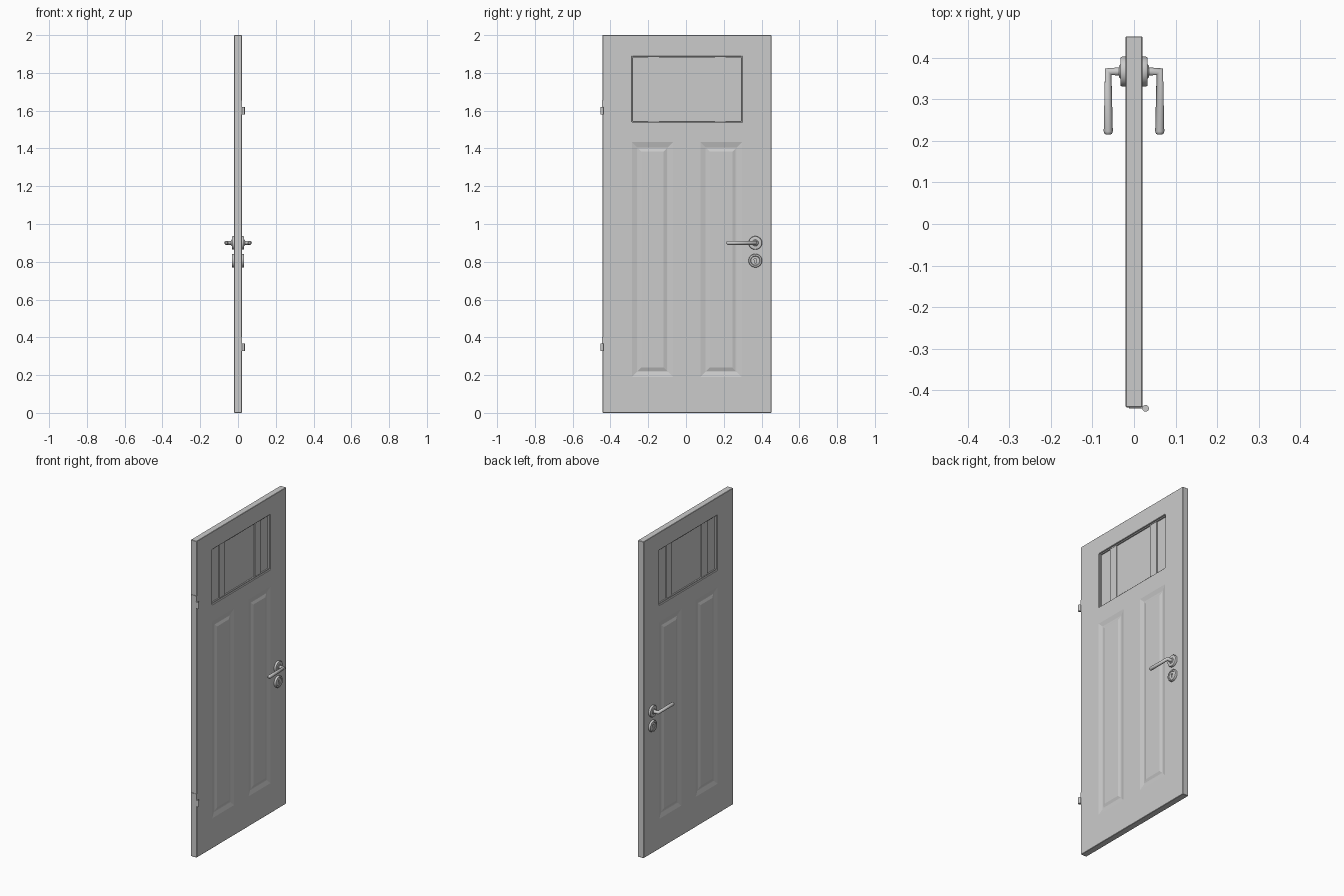
import bpy, bmesh, math

if "Cube" in bpy.data.objects:
    bpy.data.objects.remove(bpy.data.objects["Cube"])

HALF = 0.02            # half thickness of the door
HANDLE_Y, HANDLE_Z, KEY_Z = 0.367, 0.90, 0.806


def finish(name, bm, smooth=False):
    bmesh.ops.remove_doubles(bm, verts=bm.verts, dist=1e-5)
    bmesh.ops.recalc_face_normals(bm, faces=bm.faces)
    me = bpy.data.meshes.new(name)
    bm.to_mesh(me)
    bm.free()
    ob = bpy.data.objects.new(name, me)
    bpy.context.collection.objects.link(ob)
    if smooth:
        bpy.ops.object.select_all(action='DESELECT')
        ob.select_set(True)
        bpy.context.view_layer.objects.active = ob
        bpy.ops.object.shade_smooth_by_angle(angle=math.radians(35))
    return ob


def box(name, x, y, z):
    bm = bmesh.new()
    bmesh.ops.create_cube(bm, size=1)
    for v in bm.verts:
        v.co = [a + (c + 0.5) * (b - a) for c, (a, b) in zip(v.co, (x, y, z))]
    return finish(name, bm)


def lathe(name, profile, y, z, side=1, n=40):
    """Turn (x, radius) points around an axis parallel to x."""
    bm = bmesh.new()
    rings = [[bm.verts.new((side * x, y + r * math.cos(2 * math.pi * i / n),
                            z + r * math.sin(2 * math.pi * i / n))) for i in range(n)]
             for x, r in profile]
    for a, b in zip(rings, rings[1:]):
        for i in range(n):
            j = (i + 1) % n
            bm.faces.new((a[i], a[j], b[j], b[i]))
    bm.faces.new(rings[0])
    bm.faces.new(rings[-1])
    return finish(name, bm, True)


# Door leaf: one half as a grid of faces, with moulded panels and a window opening
ys = [-0.442, -0.286, -0.068, 0.076, 0.296, 0.452]
zs = [0, 0.19, 1.433, 1.54, 1.888, 2]
bm = bmesh.new()


def rect(i, j, inset=0, x=HALF):
    y0, y1, z0, z1 = ys[i] + inset, ys[i + 1] - inset, zs[j] + inset, zs[j + 1] - inset
    return [bm.verts.new((x, y, z)) for y, z in ((y0, z0), (y1, z0), (y1, z1), (y0, z1))]


for i in range(5):
    for j in range(5):
        if j == 3 and i in (1, 2, 3):
            continue
        if j == 1 and i in (1, 3):
            # sloped groove, then the raised field
            loops = [rect(i, j), rect(i, j, 0.027, HALF - 0.007),
                     rect(i, j, 0.033, HALF - 0.007), rect(i, j, 0.05, HALF - 0.001)]
            for a, b in zip(loops, loops[1:]):
                for k in range(4):
                    m = (k + 1) % 4
                    bm.faces.new((a[k], a[m], b[m], b[k]))
            bm.faces.new(loops[-1])
        else:
            bm.faces.new(rect(i, j))
bmesh.ops.remove_doubles(bm, verts=bm.verts, dist=1e-5)
edges = [e for e in bm.edges if e.is_boundary]
new = bmesh.ops.extrude_edge_only(bm, edges=edges)["geom"]
for v in new:
    if isinstance(v, bmesh.types.BMVert):
        v.co.x = 0
door = finish("door_leaf", bm)
door.modifiers.new("both_sides", 'MIRROR')
bev = door.modifiers.new("edge_chamfer", 'BEVEL')
bev.width, bev.segments, bev.angle_limit = 0.002, 1, math.radians(80)

# Window: pane, two glazing bars and a slim bead around the opening
y0, y1, z0, z1 = ys[1], ys[4], zs[3], zs[4]
box("window_pane", (-0.004, 0.004), (y0, y1), (z0, z1))
for name, a, b in (("left", -0.20, -0.143), ("right", 0.153, 0.21)):
    box("glazing_bar_" + name, (-0.010, 0.010), (a, b), (z0, z1))
t, d = 0.006, (-0.012, 0.012)
box("bead_left", d, (y0, y0 + t), (z0, z1))
box("bead_right", d, (y1 - t, y1), (z0, z1))
box("bead_bottom", d, (y0 + t, y1 - t), (z0, z0 + t))
box("bead_top", d, (y0 + t, y1 - t), (z1 - t, z1))

# Keyhole cutter: round top with a slot below
bm = bmesh.new()
outline = [(0.006 * math.cos(math.radians(a)), 0.006 + 0.006 * math.sin(math.radians(a)))
           for a in range(-50, 231, 20)] + [(-0.003, -0.014), (0.003, -0.014)]
face = bm.faces.new([bm.verts.new((-0.1, HANDLE_Y + y, KEY_Z + z)) for y, z in outline])
for v in bmesh.ops.extrude_face_region(bm, geom=[face])["geom"]:
    if isinstance(v, bmesh.types.BMVert):
        v.co.x = 0.1
cutter = finish("keyhole_cutter", bm)
cutter.hide_render = True
cutter.hide_set(True)

# Handle sets on both faces
for side, tag in ((1, "right"), (-1, "left")):
    lathe("handle_rose_" + tag,
          [(0.018, 0.036), (0.029, 0.036), (0.032, 0.034), (0.033, 0.031), (0.033, 0.017),
           (0.036, 0.014), (0.036, 0.008)], HANDLE_Y, HANDLE_Z, side)
    rose = lathe("keyhole_rose_" + tag,
                 [(0.018, 0.036), (0.029, 0.036), (0.032, 0.034), (0.033, 0.031),
                  (0.033, 0.026), (0.030, 0.023), (0.030, 0.018)], HANDLE_Y, KEY_Z, side)
    cut = rose.modifiers.new("keyhole", 'BOOLEAN')
    cut.object, cut.operation, cut.solver = cutter, 'DIFFERENCE', 'EXACT'

    # Lever: round bar with a mitred corner and rounded tip
    cu = bpy.data.curves.new("lever_" + tag, 'CURVE')
    cu.dimensions = '3D'
    cu.bevel_depth, cu.bevel_resolution, cu.use_fill_caps = 0.011, 5, True
    path = [(0.025, 0, 1), (0.062, 0, 1), (0.062, -0.144, 1), (0.062, -0.149, 0.85),
            (0.062, -0.152, 0.5)]
    sp = cu.splines.new('POLY')
    sp.points.add(len(path) - 1)
    for p, (x, y, r) in zip(sp.points, path):
        p.co = (side * x, HANDLE_Y + y, HANDLE_Z, 1)
        p.radius = r
    bpy.context.collection.objects.link(bpy.data.objects.new("lever_" + tag, cu))

# Hinges: knuckle beside the edge and a leaf set on the edge
for z, tag in ((0.328, "lower"), (1.58, "upper")):
    bm = bmesh.new()
    bmesh.ops.create_cone(bm, cap_ends=True, segments=24, radius1=0.008, radius2=0.008, depth=0.04)
    bmesh.ops.translate(bm, vec=(0.028, -0.444, z + 0.02), verts=bm.verts)
    finish("hinge_knuckle_" + tag, bm, True)
    box("hinge_leaf_" + tag, (-0.012, 0.021), (-0.445, -0.440), (z, z + 0.075))
    box("hinge_tab_" + tag, (0.018, 0.028), (-0.445, -0.442), (z, z + 0.04))
